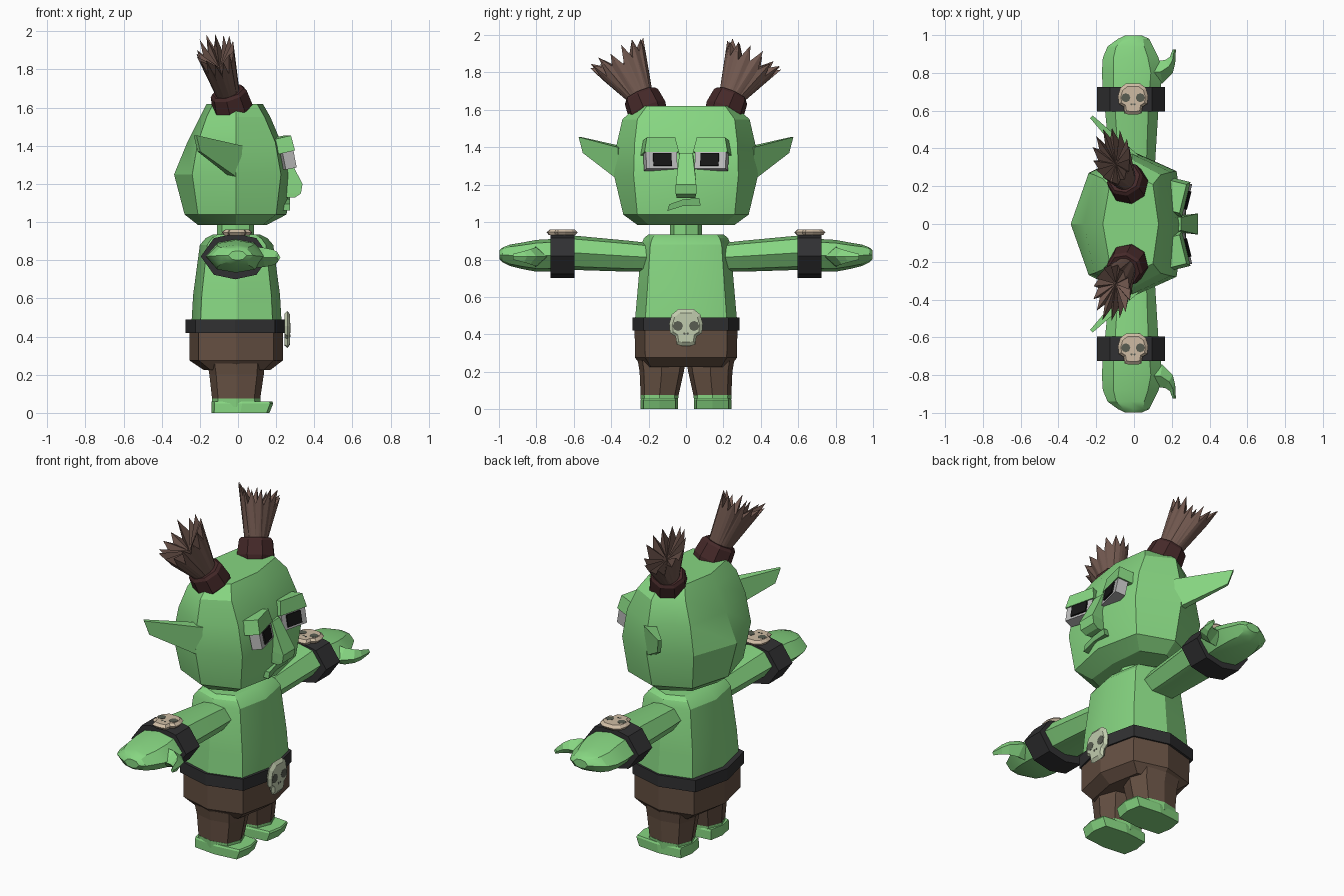
import bpy, bmesh, math, random
from mathutils import Vector, Matrix

if "Cube" in bpy.data.objects:
    bpy.data.objects.remove(bpy.data.objects["Cube"])

random.seed(4)
COL = {"green": (.24, .67, .22), "dark_green": (.17, .48, .16), "brown": (.13, .08, .055),
       "hair": (.17, .10, .08), "maroon": (.06, .022, .022), "black": (.03, .03, .032),
       "pupil": (.008, .008, .008), "grey": (.5, .5, .5), "bone": (.62, .50, .37),
       "pale_bone": (.53, .60, .42), "socket": (.10, .11, .085)}
MATS = {}
for n, c in COL.items():
    MATS[n] = bpy.data.materials.new(n)
    MATS[n].diffuse_color = (*c, 1)


def make(name, verts, faces, mat, smooth=False):
    me = bpy.data.meshes.new(name)
    me.from_pydata([tuple(v) for v in verts], [], faces)
    bm = bmesh.new()
    bm.from_mesh(me)
    bmesh.ops.recalc_face_normals(bm, faces=bm.faces)
    bm.to_mesh(me)
    bm.free()
    me.materials.append(MATS[mat])
    ob = bpy.data.objects.new(name, me)
    bpy.context.collection.objects.link(ob)
    if smooth:
        bpy.ops.object.select_all(action='DESELECT')
        ob.select_set(True)
        bpy.context.view_layer.objects.active = ob
        bpy.ops.object.shade_smooth_by_angle(angle=math.radians(28))
    return ob


def loft(name, rings, mat, s=1, smooth=False):
    """Skin a list of equal-length rings and cap both ends; s=-1 mirrors in y."""
    n = len(rings[0])
    verts = [(x, y * s, z) for r in rings for x, y, z in r]
    faces = [(i * n + j, i * n + (j + 1) % n, (i + 1) * n + (j + 1) % n, (i + 1) * n + j)
             for i in range(len(rings) - 1) for j in range(n)]
    faces += [tuple(range(n)), tuple(range(len(verts) - n, len(verts)))]
    return make(name, verts, faces, mat, smooth)


def zring(z, xb, xf, y, k=.74, ky=.74, cy=0):
    """Horizontal octagon: back, back corner, side, front corner, front, mirrored."""
    m = (xb + xf) / 2
    h = [(xb, 0), (m + (xb - m) * k, y * ky), (m, y), (m + (xf - m) * k, y * ky), (xf, 0)]
    return [(a, b + cy, z) for a, b in h] + [(a, cy - b, z) for a, b in h[3:0:-1]]


def yring(y, x0, x1, z0, z1, k=.62):
    """Upright octagon across an arm."""
    cx, cz, rx, rz = (x0 + x1) / 2, (z0 + z1) / 2, (x1 - x0) / 2, (z1 - z0) / 2
    sh = [(-1, 0), (-k, .8), (0, 1), (k, .8), (1, 0), (k, -.8), (0, -1), (-k, -.8)]
    return [(cx + a * rx, y, cz + b * rz) for a, b in sh]


def slab(name, centre, size, mat, yaw=0, pitch=0, top=1):
    """Box turned to lie on the face; top narrows its upper edge."""
    m = Matrix.Translation(centre) @ Matrix.Rotation(yaw, 4, 'Z') @ Matrix.Rotation(pitch, 4, 'Y')
    a, b, c = (v / 2 for v in size)
    rings = [[m @ Vector((x * a, y * b * t, z * c)) for x, y in ((-1, -1), (1, -1), (1, 1), (-1, 1))]
             for z, t in ((-1, 1), (1, top))]
    return loft(name, rings, mat)


def skull(name, m, w, h, mat):
    """Bone plate: outline in local xy, facing local z."""
    half = [(.28, -1), (.55, -.92), (.62, -.5), (.95, -.3), (1, .2), (.85, .7), (.45, 1)]
    prof = half + [(-a, b) for a, b in half[::-1]]
    loft(name, [[m @ Vector((a * w * k, b * h * k, z)) for a, b in prof]
                for z, k in ((-.012, .85), (.004, 1), (.018, .8))], mat)
    for cx, cy, r in ((-.48, .08, .3), (.48, .08, .3), (-.1, -.34, .07), (.1, -.34, .07)):
        pts = [(cx * w + r * w * math.cos(t * math.pi / 4), cy * h + r * w * math.sin(t * math.pi / 4))
               for t in range(8)]
        loft(name + "_hole", [[m @ Vector((a, b, z)) for a, b in pts] for z in (.012, .0195)], "socket")


# head: z, back, back corner, side y, front corner, front
rings = []
for z, xb, cb, ys, cf, xf in (
        (.985, -.21, (-.16, .17), .26, (.13, .2), .15),
        (1.04, -.28, (-.21, .24), .335, (.20, .26), .255),
        (1.25, -.335, (-.24, .27), .385, (.225, .28), .27),
        (1.42, -.265, (-.21, .26), .37, (.195, .275), .225),
        (1.55, -.20, (-.165, .24), .34, (.14, .26), .17),
        (1.62, -.165, (-.13, .2), .26, (.10, .21), .13)):
    h = [(xb, 0), cb, (-.01, ys), cf, (xf, 0)]
    rings.append([(a, b, z) for a, b in h] + [(a, -b, z) for a, b in h[3:0:-1]])
loft("head", rings, "green", smooth=True)
loft("neck", [zring(.9, -.11, .085, .085), zring(1.0, -.11, .085, .085)], "green")

# torso and clothing
loft("torso", [zring(.45, -.245, .23, .275, .8, .8), zring(.62, -.235, .22, .26, .8, .8),
               zring(.88, -.20, .185, .238, .8, .8), zring(.915, -.17, .155, .225, .8, .8),
               zring(.935, -.13, .115, .2, .8, .8)], "green", smooth=True)
loft("belt", [zring(.42, -.275, .245, .285, .8, .8), zring(.49, -.275, .245, .285, .8, .8)], "black")
loft("shorts", [zring(.225, -.18, .17, .235, .8, .8), zring(.275, -.255, .235, .272, .8, .8),
                zring(.43, -.255, .235, .275, .8, .8)], "brown")
skull("belt_skull", Matrix(((0, 0, 1, .255), (1, 0, 0, 0), (0, 1, 0, .437), (0, 0, 0, 1))), .09, .098, "pale_bone")

# face centre
loft("nose", [[(.2, -.04, z), (x, -w, z), (x, w, z), (.2, .04, z)]
              for z, x, w in ((1.13, .30, .05), (1.15, .33, .055), (1.2, .338, .055), (1.37, .25, .035))], "green")
mouth = [(-.1, 1.06), (-.09, 1.095), (-.02, 1.12), (.07, 1.13), (.078, 1.09), (-.02, 1.085)]
loft("mouth", [[(x, y, z) for y, z in mouth] for x in (.2, .272)], "dark_green")

for s, side in ((1, "left"), (-1, "right")):
    # eyes and heavy lids
    slab("eye_frame_" + side, (.25, .137 * s, 1.327), (.06, .17, .095), "grey", -.24 * s, -.2)
    slab("pupil_" + side, (.257, .132 * s, 1.330), (.06, .1, .07), "pupil", -.24 * s, -.2)
    slab("eyelid_" + side, (.225, .142 * s, 1.405), (.09, .19, .08), "green", -.24 * s, -.22, .82)

    # ear: thin plate swept backwards
    ear = [(-.0, .34, 1.40), (-.225, .567, 1.455), (-.205, .545, 1.37), (-.01, .345, 1.225)]
    off = [.024, .007, .007, .018]
    loft("ear_" + side, [[(x + o * k, y + o * k, z) for (x, y, z), o in zip(ear, off)] for k in (-1, 1)],
         "green", s)

    # hair tie and spiky tuft
    tie = Matrix.Translation((-.04, .225 * s, 1.64)) @ Vector((-.25, .40 * s, .93)).to_track_quat('Z', 'Y').to_matrix().to_4x4()
    loft("hair_tie_" + side, [[tie @ Vector((r * math.cos(a), r * math.sin(a), z))
                               for a in [math.pi / 4 * (i + .5) for i in range(8)]]
                              for z, r in ((-.075, .1), (-.045, .108), (.035, .098), (.05, .085))], "maroon")
    u, v = Vector((0, .87, -.48)), Vector((1, 0, .12))
    ax = Vector((-.2, .46, .84)).normalized()
    base, top = Vector((-.05, .235, 1.66)), Vector((-.115, .36, 1.885))
    n, verts, faces = 28, [], []
    for i in range(n):
        a = 2 * math.pi * i / n
        verts.append(base + u * .065 * math.cos(a) + v * .06 * math.sin(a))
    for i in range(n):
        a = 2 * math.pi * i / n
        d = random.uniform(0, .045) if i % 2 == 0 else random.uniform(-.075, -.03)
        k = 1 if i % 2 == 0 else .84
        verts.append(top + u * .165 * k * math.cos(a) + v * .1 * k * math.sin(a) + ax * d)
    verts.append(top - ax * .09)
    for i in range(n):
        j = (i + 1) % n
        faces += [(i, j, n + j), (i, n + j, n + i), (n + i, n + j, 2 * n)]
    faces.append(tuple(range(n)))
    make("hair_tuft_" + side, [(p[0], p[1] * s, p[2]) for p in verts], faces, "hair")

    # arm, cuff and cuff skull
    loft("arm_" + side, [yring(.17, -.11, .10, .735, .885), yring(.3, -.125, .11, .735, .90),
                         yring(.62, -.155, .13, .745, .93)], "green", s, True)
    loft("cuff_" + side, [yring(y, -.195, .165, .70, .94) for y in (.595, .725)], "black", s)
    skull("cuff_skull_" + side, Matrix(((1, 0, 0, -.005), (0, 1, 0, .662 * s), (0, 0, 1, .942), (0, 0, 0, 1))),
          .08, .083, "bone")

    # mitten hand and hooked thumb
    loft("hand_" + side, [yring(.71, -.165, .14, .735, .91), yring(.80, -.17, .15, .735, .905),
                          yring(.88, -.165, .13, .75, .89), yring(.94, -.14, .10, .765, .88),
                          yring(.98, -.085, .08, .785, .865), yring(.997, -.05, .045, .80, .85)], "green", s, True)
    path = [((.05, .72), (.05, .88), .06), ((.15, .745), (.13, .865), .05),
            ((.205, .80), (.165, .868), .04), ((.218, .85), (.19, .885), .03), ((.222, .925), (.205, .925), .015)]
    loft("thumb_" + side, [[(*a, .815), ((a[0] + b[0]) / 2, (a[1] + b[1]) / 2, .815 + t), (*b, .815),
                            ((a[0] + b[0]) / 2, (a[1] + b[1]) / 2, .815 - t)] for a, b, t in path], "green", s)

    # leg and foot
    loft("leg_" + side, [zring(.065, -.135, .115, .10, .75, .8, .142), zring(.2, -.15, .135, .118, .75, .8, .13),
                         zring(.26, -.16, .14, .128, .75, .8, .13)], "brown", s)
    loft("foot_" + side, [zring(0, -.14, .165, .10, .9, .85, .142), zring(.05, -.14, .185, .10, .9, .85, .142),
                          zring(.06, -.14, .18, .095, .9, .85, .142)], "green", s)
    loft("ankle_" + side, [zring(.03, -.137, .118, .098, .75, .8, .142),
                           zring(.075, -.137, .118, .102, .75, .8, .142)], "green", s)

for m in bpy.data.materials:
    if m.users and not m.is_grease_pencil:
        m.use_nodes = True
        m.node_tree.nodes["Principled BSDF"].inputs["Base Color"].default_value = m.diffuse_color
